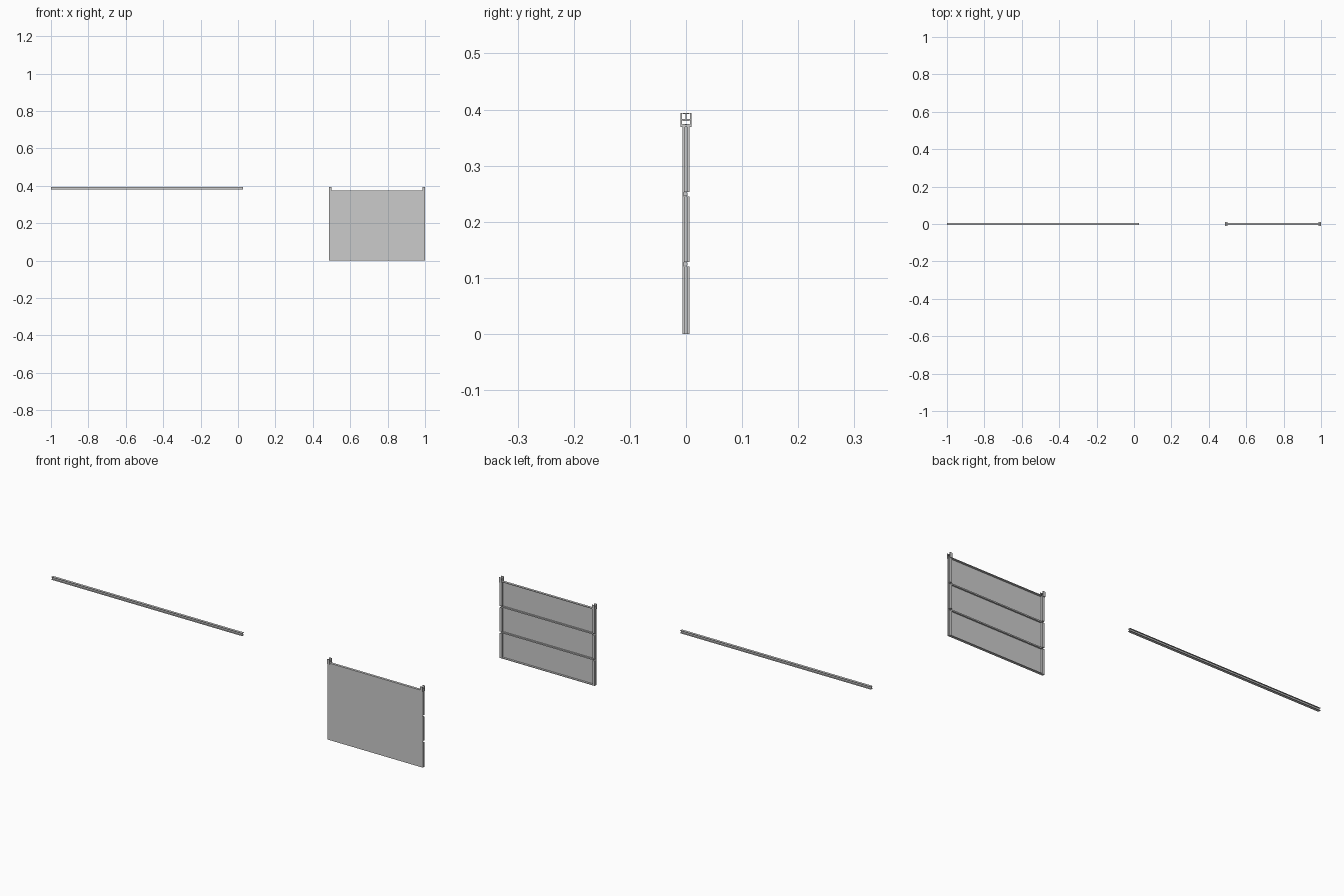
import bpy, bmesh
from mathutils import Vector

if "Cube" in bpy.data.objects:
    bpy.data.objects.remove(bpy.data.objects["Cube"])


def extrude(name, pts, place, depth):
    """Closed 2D profile placed in space and swept along a depth vector."""
    bm = bmesh.new()
    face = bm.faces.new([bm.verts.new(place(a, b)) for a, b in pts])
    res = bmesh.ops.extrude_face_region(bm, geom=[face])
    verts = [v for v in res["geom"] if isinstance(v, bmesh.types.BMVert)]
    bmesh.ops.translate(bm, vec=Vector(depth), verts=verts)
    bmesh.ops.recalc_face_normals(bm, faces=bm.faces[:])
    mesh = bpy.data.meshes.new(name)
    bm.to_mesh(mesh)
    bm.free()
    obj = bpy.data.objects.new(name, mesh)
    bpy.context.collection.objects.link(obj)
    return obj


def box(name, x0, x1, y0, y1, z0, z1):
    return extrude(name, [(x0, y0), (x1, y0), (x1, y1), (x0, y1)],
                   lambda x, y: (x, y, z0), (0, 0, z1 - z0))


X0, X1 = 0.487, 0.999      # panel ends
TOP = 0.374                # panel top
YF, YB = -0.006, 0.006     # front and back of panel
T = 0.002                  # sheet thickness

# Overhead track: I section
f, w = 0.0065, 0.001
track = [(-f, 0.380), (f, 0.380), (f, 0.382), (w, 0.382), (w, 0.392),
         (f, 0.392), (f, 0.3935), (-f, 0.3935), (-f, 0.392), (-w, 0.392),
         (-w, 0.382), (-f, 0.382)]
extrude("track", track, lambda y, z: (-1.0, y, z), (1.027, 0, 0))

# Flat front sheet
box("panel_sheet", X0, X1, YF, YF + T, 0, TOP)

# Top and bottom edge rails, folded to the back
box("top_edge", X0 + 0.012, X1 - 0.012, YF + T, YB, TOP - 0.003, TOP)
box("bottom_edge", X0 + 0.012, X1 - 0.012, YF + T, YB, 0, 0.003)

# Two horizontal stiffening ribs on the back
rib_z = [TOP / 3, TOP * 2 / 3]
for i, z in enumerate(rib_z):
    box(f"rib_{i}", X0 + 0.012, X1 - 0.012, YF + T, 0.003, z - 0.003, z + 0.003)

# Grooved side stiles in three lengths, with hangers above
stile = [(0, YF + T), (0.012, YF + T), (0.012, YB), (0, YB),
         (0, 0.002), (0.004, 0.002), (0.004, -0.002), (0, -0.002)]
o, i_ = 0.0098, 0.0072
hanger = [(-o, 0.369), (o, 0.369), (o, 0.3935), (i_, 0.3935),
          (i_, 0.3735), (-i_, 0.3735), (-i_, 0.3935), (-o, 0.3935)]
spans = [(0, rib_z[0] - 0.004), (rib_z[0] + 0.004, rib_z[1] - 0.004),
         (rib_z[1] + 0.004, TOP)]
for side, x, s in (("left", X0, 1), ("right", X1, -1)):
    for n, (a, b) in enumerate(spans):
        extrude(f"{side}_stile_{n}", stile,
                lambda u, y: (x + s * u, y, a), (0, 0, b - a))
    hx = x - s * 0.001
    extrude(f"{side}_hanger", hanger,
            lambda y, z: (hx, y, z), (s * 0.013, 0, 0))
    # Inward wheels' guide lips running inside the track
    for name, y0, y1 in (("front", -i_, -0.0015), ("back", 0.0015, i_)):
        box(f"{side}_{name}_guide", min(hx, hx + s * 0.013),
            max(hx, hx + s * 0.013), y0, y1, 0.3825, 0.3835)
